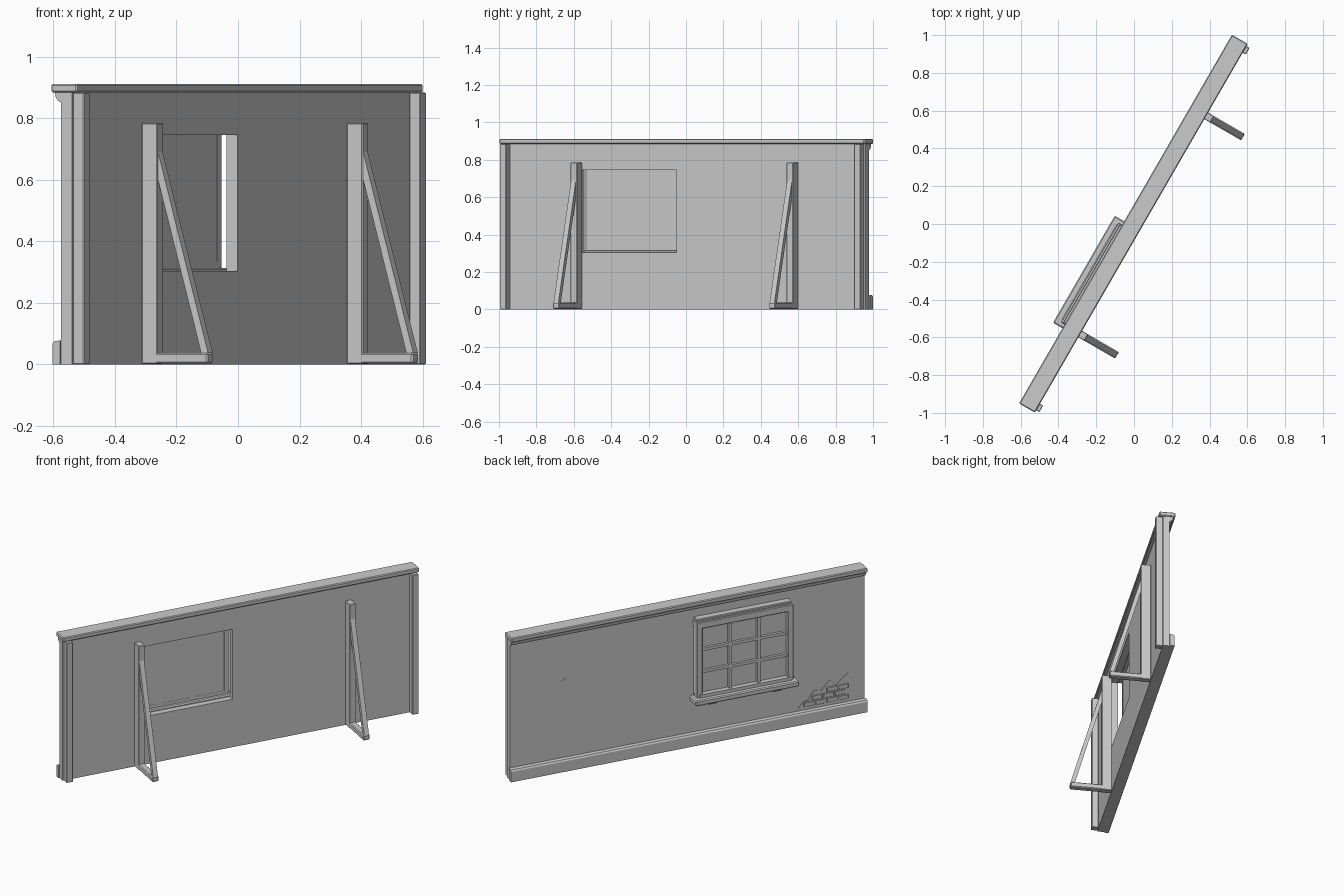
import bpy, bmesh
from math import radians, atan2, hypot
from mathutils import Matrix, Vector

cube = bpy.data.objects.get("Cube")
if cube:
    bpy.data.objects.remove(cube)

grey = bpy.data.materials.new("plain grey")
grey.use_nodes = True
grey.diffuse_color = (0.6, 0.6, 0.6, 1)
grey.node_tree.nodes["Principled BSDF"].inputs["Base Color"].default_value = (0.6, 0.6, 0.6, 1)

TURN = radians(60)   # the whole flat stands diagonally


def finish(bm, name):
    bmesh.ops.recalc_face_normals(bm, faces=bm.faces)
    mesh = bpy.data.meshes.new(name)
    bm.to_mesh(mesh)
    bm.free()
    mesh.materials.append(grey)
    ob = bpy.data.objects.new(name, mesh)
    ob.rotation_euler.z = TURN
    bpy.context.collection.objects.link(ob)
    return ob


def box(name, x, y, z, bevel=0.0):
    """Box from (min, max) spans: x along the wall, y through it."""
    bm = bmesh.new()
    bmesh.ops.create_cube(bm, size=1)
    for v in bm.verts:
        v.co = [s[0] if c < 0 else s[1] for c, s in zip(v.co, (x, y, z))]
    if bevel:
        bmesh.ops.bevel(bm, geom=bm.edges[:], offset=bevel, segments=1, affect='EDGES')
    return finish(bm, name)


def prism(name, outline, start, sweep):
    """Extrude an outline of 3D points along a vector."""
    bm = bmesh.new()
    face = bm.faces.new([bm.verts.new(Vector(p) + Vector(start)) for p in outline])
    new = bmesh.ops.extrude_face_region(bm, geom=[face])["geom"]
    bmesh.ops.translate(bm, vec=sweep, verts=[v for v in new if isinstance(v, bmesh.types.BMVert)])
    return finish(bm, name)


def molding(name, profile, half):
    """Run a y-z profile the length of the wall."""
    return prism(name, [(0, y, z) for y, z in profile], (-half, 0, 0), (2 * half, 0, 0))


FRONT, BACK = -0.023, 0.017
MID = -0.34          # window centre along the wall

# Wall panel with a window opening
wall = box("wall_panel", (-1.12, 1.12), (FRONT, BACK), (0, 0.89))
cutter = box("window_cutter", (MID - 0.296, MID + 0.296), (-0.2, 0.2), (0.303, 0.745))
cutter.hide_render = True
mod = wall.modifiers.new("opening", 'BOOLEAN')
mod.operation = 'DIFFERENCE'
mod.object = cutter
mod.solver = 'EXACT'
dg = bpy.context.evaluated_depsgraph_get()
cut = bpy.data.meshes.new_from_object(wall.evaluated_get(dg))
wall.modifiers.clear()
wall.data = cut
bpy.data.objects.remove(cutter)

# Top cap, picture rail and skirting
box("top_cap", (-1.127, 1.127), (-0.045, 0.052), (0.884, 0.912), 0.005)
molding("picture_rail", [(BACK, 0.884), (0.04, 0.884), (0.038, 0.87), (0.03, 0.858), (BACK, 0.852)], 1.12)
molding("skirting_board", [(BACK, 0), (0.046, 0), (0.046, 0.066), (0.04, 0.075), (BACK, 0.078)], 1.127)

# End posts on the front
for side, label in ((-1, "near"), (1, "far")):
    box(label + "_end_post", sorted((side * 1.073, side * 1.113)), (-0.064, FRONT), (0, 0.884), 0.003)

# Triangular braces
for x0, label in ((-0.667, "near"), (0.667, "far")):
    x1 = x0 + 0.04
    box(label + "_brace_upright", (x0, x1), (-0.082, FRONT), (0.002, 0.785), 0.003)
    box(label + "_brace_foot", (x0, x1), (-0.27, FRONT), (0.003, 0.037), 0.005)
    strut = [(0, -0.082, 0.69), (0, -0.27, 0.037), (0, -0.244, 0.037), (0, -0.082, 0.6)]
    prism(label + "_brace_strut", strut, (x0 + 0.005, 0, 0), (0.03, 0, 0))

# Window casing, standing clear of the wall at the sides
for side, label in ((-1, "right"), (1, "left")):
    box(label + "_casing", sorted((MID + side * 0.27, MID + side * 0.305)), (0.04, 0.075), (0.312, 0.77), 0.003)
box("head_casing", (MID - 0.305, MID + 0.305), (BACK, 0.075), (0.748, 0.79), 0.003)
box("head_trim", (MID - 0.3, MID + 0.3), (BACK, 0.063), (0.79, 0.806), 0.003)
box("window_sill", (MID - 0.327, MID + 0.327), (BACK, 0.11), (0.28, 0.314), 0.006)
box("sill_riser", (MID - 0.29, MID + 0.29), (0.04, 0.08), (0.314, 0.334))
for side, label in ((-1, "right"), (1, "left")):
    c = MID + side * 0.205
    box(label + "_sill_bracket", (c - 0.03, c + 0.03), (BACK, 0.075), (0.258, 0.28), 0.004)

# Glass and glazing bars
box("glass", (MID - 0.285, MID + 0.285), (0.041, 0.047), (0.314, 0.76))
for i in (-1, 1):
    c = MID + i * 0.09
    box("upright_glazing_bar", (c - 0.009, c + 0.009), (0.047, 0.066), (0.33, 0.75))
    h = 0.54 + i * 0.07
    box("level_glazing_bar", (MID - 0.272, MID + 0.272), (0.047, 0.064), (h - 0.009, h + 0.009))

# Exposed brickwork patch: jagged plaster edge with raised bricks
edge = [(-0.70, 0.095), (-0.73, 0.13), (-0.76, 0.135), (-0.8, 0.19), (-0.85, 0.185), (-0.9, 0.24),
        (-0.94, 0.2), (-1.02, 0.265), (-1.02, 0.095)]
prism("broken_plaster", [(x, 0, z) for x, z in edge], (0, BACK - 0.002, 0), (0, 0.005, 0))
for row, (z, count) in enumerate(((0.1, 4), (0.134, 3), (0.168, 2))):
    for i in range(count):
        right = -1.015 + i * 0.072 + (row % 2) * 0.02
        box("brick", (right, right + 0.064), (BACK, 0.026), (z, z + 0.027), 0.002)

# Small hairline crack in the plaster
prism("plaster_crack", [(0.8, 0, 0.555), (0.785, 0, 0.572), (0.76, 0, 0.577), (0.782, 0, 0.566)],
      (0, BACK - 0.001, 0), (0, 0.003, 0))
